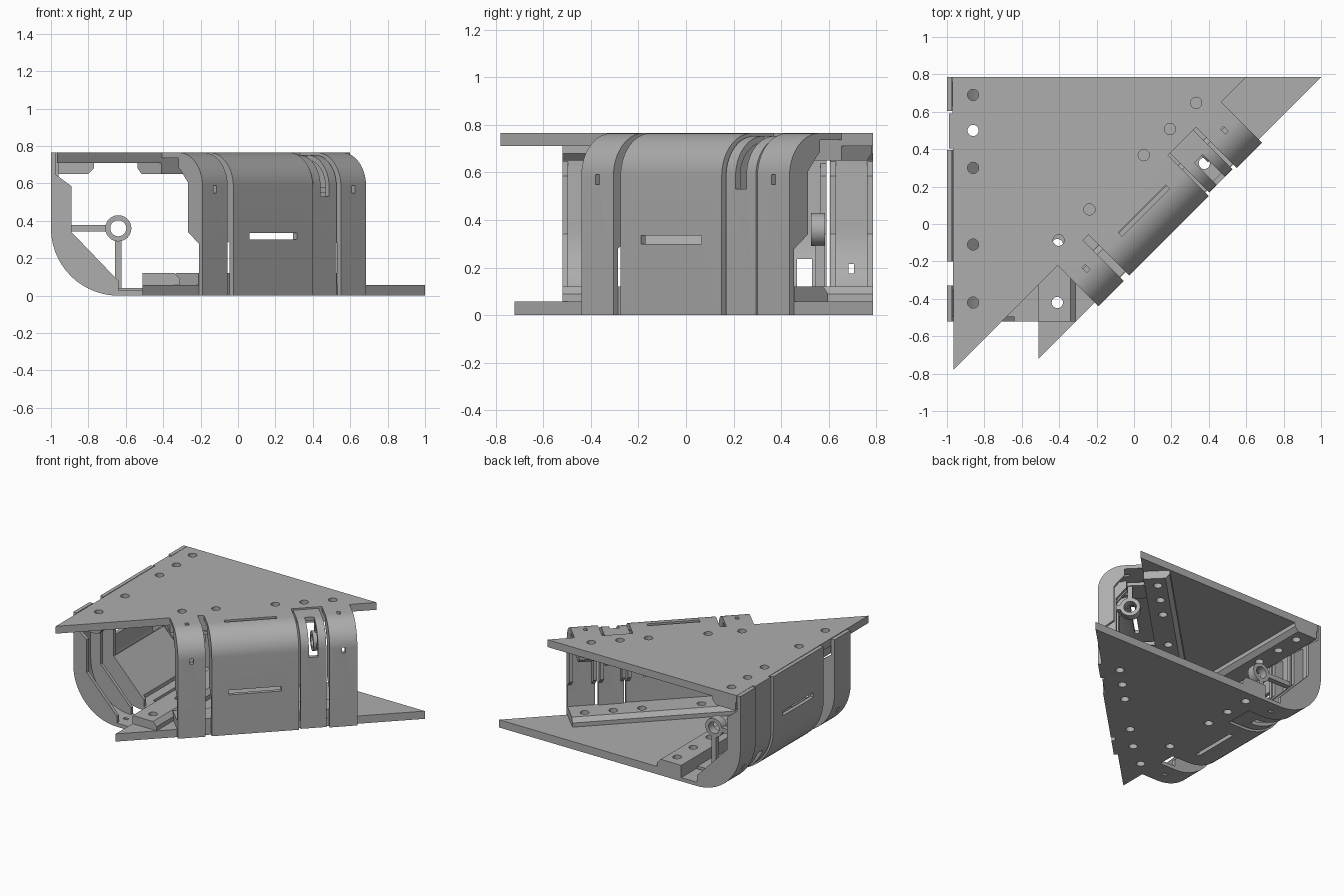
import bpy, bmesh, math
from mathutils import Vector

cube = bpy.data.objects.get("Cube")
if cube:
    bpy.data.objects.remove(cube)

H, TH, Q = 0.765, 0.028, math.sqrt(0.5)
grey = bpy.data.materials.new("plain_grey")
grey.use_nodes = True
grey.diffuse_color = (0.42, 0.42, 0.42, 1)
grey.node_tree.nodes["Principled BSDF"].inputs["Base Color"].default_value = (0.42, 0.42, 0.42, 1)


# Frames: s = inward from the wall, t = along the wall, h = from free edge to fold
def left_frame(s, t, h):
    return Vector((s - 1, t, H - h))


def diagonal_frame(s, t, h):
    return Vector((t - s * Q, t - 0.25 + s * Q, h))


def world(s, t, h):
    return Vector((s, t, h))


def prism(name, rings):
    """Solid between two matching rings of points."""
    bm = bmesh.new()
    a, b = [[bm.verts.new(p) for p in ring] for ring in rings]
    bm.faces.new(a)
    bm.faces.new(b[::-1])
    for i in range(len(a)):
        j = (i + 1) % len(a)
        bm.faces.new((a[i], b[i], b[j], a[j]))
    bmesh.ops.recalc_face_normals(bm, faces=bm.faces)
    mesh = bpy.data.meshes.new(name)
    bm.to_mesh(mesh)
    bm.free()
    mesh.materials.append(grey)
    ob = bpy.data.objects.new(name, mesh)
    bpy.context.collection.objects.link(ob)
    return ob


def extrude(name, frame, outline, t0, t1):
    return prism(name, [[frame(s, t, h) for s, h in outline] for t in (t0, t1)])


def box(name, frame, s0, s1, t0, t1, h0, h1):
    return extrude(name, frame, [(s0, h0), (s1, h0), (s1, h1), (s0, h1)], t0, t1)


def circle(r, n=24):
    return [(r * math.cos(2 * math.pi * i / n), r * math.sin(2 * math.pi * i / n)) for i in range(n)]


def drill(frame, s, t, r=0.03):
    """Vertical round cutter."""
    c = frame(s, t, 0)
    return prism("drill", [[Vector((c.x + x, c.y + y, z)) for x, y in circle(r)] for z in (-0.1, 1)])


def cut(ob, cutters):
    for c in cutters:
        c.hide_render = True
        m = ob.modifiers.new("cut", "BOOLEAN")
        m.operation, m.solver, m.object = "DIFFERENCE", "EXACT", c
    dg = bpy.context.evaluated_depsgraph_get()
    dg.update()
    mesh = bpy.data.meshes.new_from_object(ob.evaluated_get(dg))
    ob.modifiers.clear()
    ob.data = mesh
    for c in cutters:
        bpy.data.objects.remove(c)


def fold_line(r, length, d):
    """Wall, bend and lip, offset inward by d."""
    arc = [(r - (r - d) * math.cos(a), H - r + (r - d) * math.sin(a))
           for a in [math.pi / 2 * i / 14 for i in range(15)]]
    return [(d, 0)] + arc + [(length, H - d)]


def build_fold(side, frame, strips, r, length, taper, k):
    """Strips, ribs and bearing of one folded side; k is t per unit of length."""
    for i, (t0, t1) in enumerate(strips):
        d = 0.012 if i == 2 else 0
        outline = fold_line(r, length, d) + fold_line(r, length, d + TH)[::-1]
        strip = extrude(f"{side}_strip_{i + 1}", frame, outline, t0, t1)
        mid = (t0 + t1) / 2
        lip = r + 0.01
        if i == 1:      # long slots in wall and lip
            w = 0.18 * k
            cut(strip, [box("slot", frame, -0.1, 0.1, mid - w, mid + w, 0.3, 0.335),
                        box("slot", frame, lip - 0.015, lip + 0.015, mid - w, mid + w, H - 0.09, 1)])
        elif i == 2:    # opening across the bend
            w = 0.032 * k
            cut(strip, [box("slot", frame, -0.1, r, mid - w, mid + w, 0.53, 1)])
        else:           # small tie slots
            w = 0.012 * k
            cut(strip, [box("slot", frame, -0.1, 0.1, mid - w, mid + w, 0.55, 0.59),
                        box("slot", frame, lip - 0.018, lip + 0.018, mid - w, mid + w, H - 0.09, 1)])
        # stiffening ribs at both strip edges
        rib = fold_line(r, r, 0.02)[1:] + [(r, H - 0.08), (r - 0.02, H - 0.1),
              (0.11, H - r + 0.02), (0.11, taper + 0.06), (0.03, taper), (0.02, taper)]
        w = 0.025 * k
        for j, e in enumerate((t0, t1 - w)):
            extrude(f"{side}_rib_{i + 1}_{j + 1}", frame, rib, e, e + w)
    # bearing ring with two struts
    c, b1 = max(r, 0.2), strips[2][1] - 0.005
    b0 = b1 - 0.06 * k
    ring = extrude(f"{side}_bearing_ring", frame, [(c + x, H - c + y) for x, y in circle(0.07)], b0, b1)
    cut(ring, [extrude("bore", frame, [(c + x, H - c + y) for x, y in circle(0.043)], b0 - 0.1, b1 + 0.1)])
    box(f"{side}_wall_strut", frame, 0.03, c - 0.05, b0 + 0.02 * k, b1, H - c - 0.017, H - c + 0.017)
    box(f"{side}_lip_strut", frame, c - 0.017, c + 0.017, b0 + 0.02 * k, b1, H - c + 0.05, H - 0.02)


left_strips = [(-0.52, -0.33), (-0.2, 0.395), (0.405, 0.59), (0.605, 0.785)]
diagonal_strips = [(-0.19, -0.055), (-0.025, 0.4), (0.41, 0.535), (0.55, 0.685)]
build_fold("left", left_frame, left_strips, 0.36, 0.5, 0.12, 1)
build_fold("diagonal", diagonal_frame, diagonal_strips, 0.18, 0.32, 0.28, Q)

# Sloping brace across the large bend
extrude("left_bend_brace", left_frame,
        [(0.11, H - 0.34), (0.34, H - 0.1), (0.34, H - 0.07), (0.09, H - 0.33)], -0.2, 0.395)

left_holes = [0.69, 0.5, 0.3, -0.11, -0.42]
diagonal_holes = [0.615, 0.475, 0.335, 0.045, -0.12]


def drills(left_s, diagonal_s):
    return ([drill(left_frame, left_s, t) for t in left_holes]
            + [drill(diagonal_frame, diagonal_s, t) for t in diagonal_holes])


# Triangular top and bottom plates
def plate(name, corners, z0, z1):
    return prism(name, [[Vector((x, y, z)) for x, y in corners] for z in (z0, z1)])


top = plate("top_plate", [(-0.97, 0.785), (0.6, 0.785), (-0.965, -0.78)], 0.71, H)
cut(top, drills(0.14, 0.4))
bottom = plate("bottom_plate", [(-0.51, 0.785), (1, 0.785), (-0.51, -0.72)], 0, 0.058)
cut(bottom, drills(0.59, 0.14))


# Chamfered mounting bars beside both folds
def bar(name, frame, s0, s1, h0, h1, t0, t1, holes, hole_s):
    c = 0.03
    ob = extrude(name, frame, [(s0, h0), (s1, h0), (s1, (h0 + h1) / 2), (s1 - c, h1), (s0, h1)], t0, t1)
    cut(ob, [drill(frame, hole_s, t) for t in holes])


bar("left_top_bar", left_frame, 0.04, 0.23, 0.055, 0.115, -0.52, 0.785, left_holes, 0.14)
bar("left_bottom_bar", left_frame, 0.49, 0.69, 0.707, 0.645, -0.52, 0.785, left_holes, 0.59)
bar("diagonal_bottom_bar", diagonal_frame, 0.03, 0.23, 0.058, 0.12, -0.19, 0.685, diagonal_holes, 0.14)
bar("diagonal_top_bar", diagonal_frame, 0.31, 0.49, 0.71, 0.65, -0.19, 0.685, diagonal_holes, 0.4)

# Smooth bends with sharp edges
bpy.ops.object.select_all(action="DESELECT")
for ob in bpy.context.scene.objects:
    if ob.type == "MESH" and grey.name in ob.data.materials:
        ob.select_set(True)
        bpy.context.view_layer.objects.active = ob
bpy.ops.object.shade_smooth_by_angle(angle=math.radians(30))
